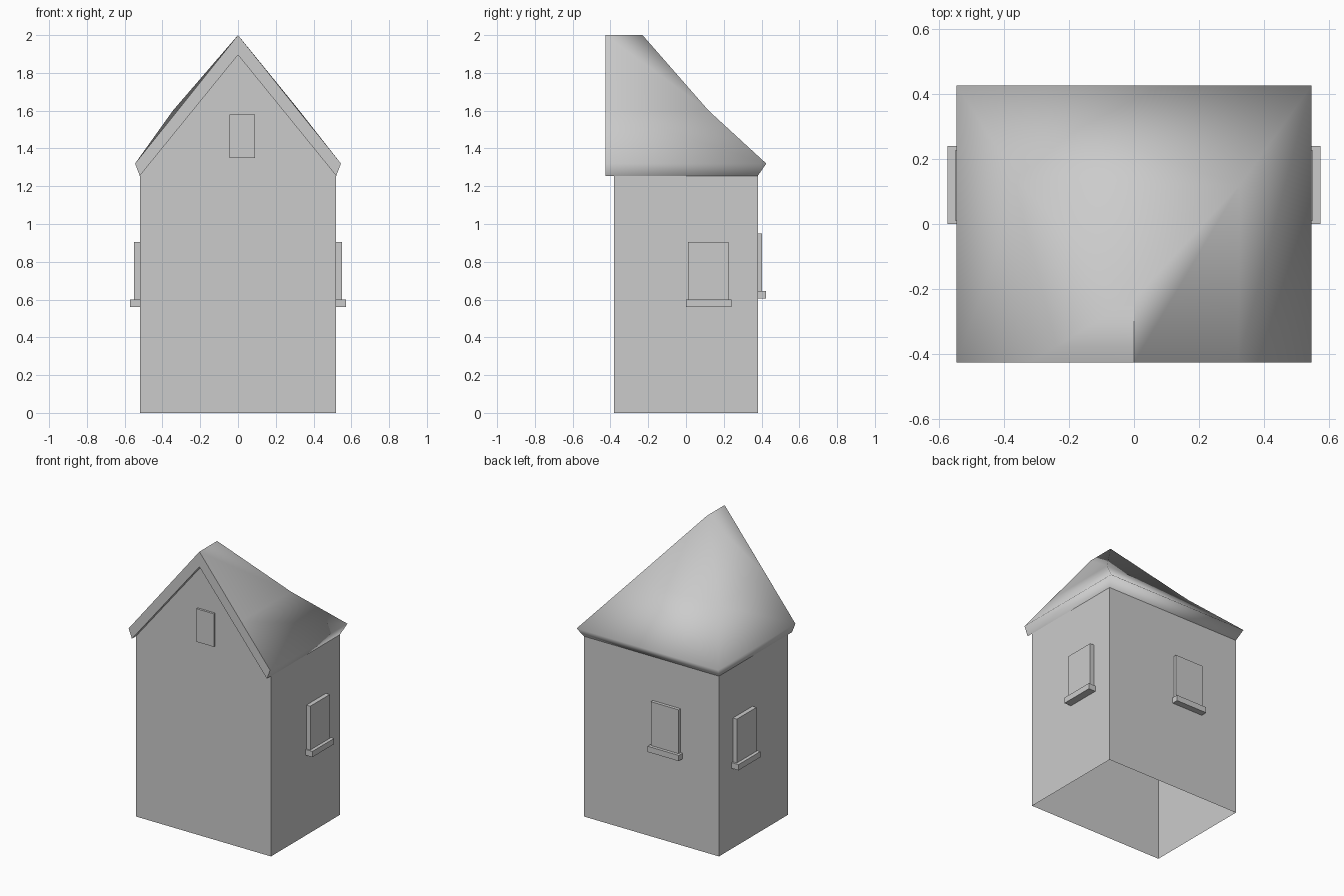
import bpy

if "Cube" in bpy.data.objects:
    bpy.data.objects.remove(bpy.data.objects["Cube"])


def make_mesh(name, verts, faces):
    mesh = bpy.data.meshes.new(name)
    mesh.from_pydata(verts, [], faces)
    mesh.update()
    obj = bpy.data.objects.new(name, mesh)
    bpy.context.collection.objects.link(obj)
    return obj


def box(name, x, y, z):
    bpy.ops.mesh.primitive_cube_add(size=1, location=[sum(r) / 2 for r in (x, y, z)])
    obj = bpy.context.object
    obj.name = name
    obj.scale = [r[1] - r[0] for r in (x, y, z)]
    bpy.ops.object.transform_apply(location=True, rotation=False, scale=True)


W, D, H = 0.52, 0.38, 1.255      # wall half-width, half-depth, height
EX, EY, EZ = 0.545, 0.425, 1.32  # eave overhang
TOP, INNER = 2.0, 1.895          # ridge and gable peak

# Walls: open underneath, gable at the front
make_mesh("walls",
          [(-W, -D, 0), (W, -D, 0), (W, D, 0), (-W, D, 0),
           (-W, -D, H), (W, -D, H), (W, D, H), (-W, D, H), (0, -D, INNER)],
          [(0, 1, 5, 8, 4), (1, 2, 6, 5), (2, 3, 7, 6), (3, 0, 4, 7)])

# Roof: hipped at the back, gabled at the front, slightly flared
verts = [(0, -EY, TOP), (0, -0.23, TOP)]
for s, mid in ((1, 0.325), (-1, 0.345)):
    verts += [(s * 0.32, -EY, 1.6), (s * mid, 0.12, 1.6),
              (s * EX, -EY, EZ), (s * EX, EY, EZ),
              (s * W, -EY, H), (s * W, D, H)]
faces = [(0, 2, 3, 1), (2, 4, 5, 3), (4, 6, 7, 5),
         (1, 9, 8, 0), (9, 11, 10, 8), (11, 13, 12, 10),
         (1, 3, 9), (3, 5, 11, 9), (5, 7, 13, 11)]
roof = make_mesh("roof", verts, faces)
for p in roof.data.polygons:
    p.use_smooth = True
sharp = roof.data.attributes.new("sharp_edge", 'BOOLEAN', 'EDGE')
for e in roof.data.edges:
    if set(e.vertices) == {0, 1}:
        sharp.data[e.index].value = True

# Bargeboard across the front gable, with its underside
make_mesh("bargeboard",
          [(-EX, -EY, EZ), (0, -EY, TOP), (EX, -EY, EZ),
           (-W, -EY, H), (0, -EY, INNER), (W, -EY, H),
           (-W, -D, H), (0, -D, INNER), (W, -D, H)],
          [(0, 3, 4, 1), (1, 4, 5, 2), (3, 6, 7, 4), (4, 7, 8, 5)])

# Side windows with sills
for s, side in ((1, "right"), (-1, "left")):
    box(side + "_window", sorted((s * W, s * 0.55)), (0.01, 0.225), (0.6, 0.905))
    box(side + "_sill", sorted((s * W, s * 0.573)), (0.0, 0.24), (0.56, 0.6))

# Back window with sill
box("back_window", (-0.225, -0.01), (D, 0.402), (0.645, 0.95))
box("back_sill", (-0.24, 0.0), (D, 0.423), (0.605, 0.645))

# Attic window in the front gable
box("attic_window", (-0.045, 0.09), (-0.395, -D), (1.35, 1.58))
